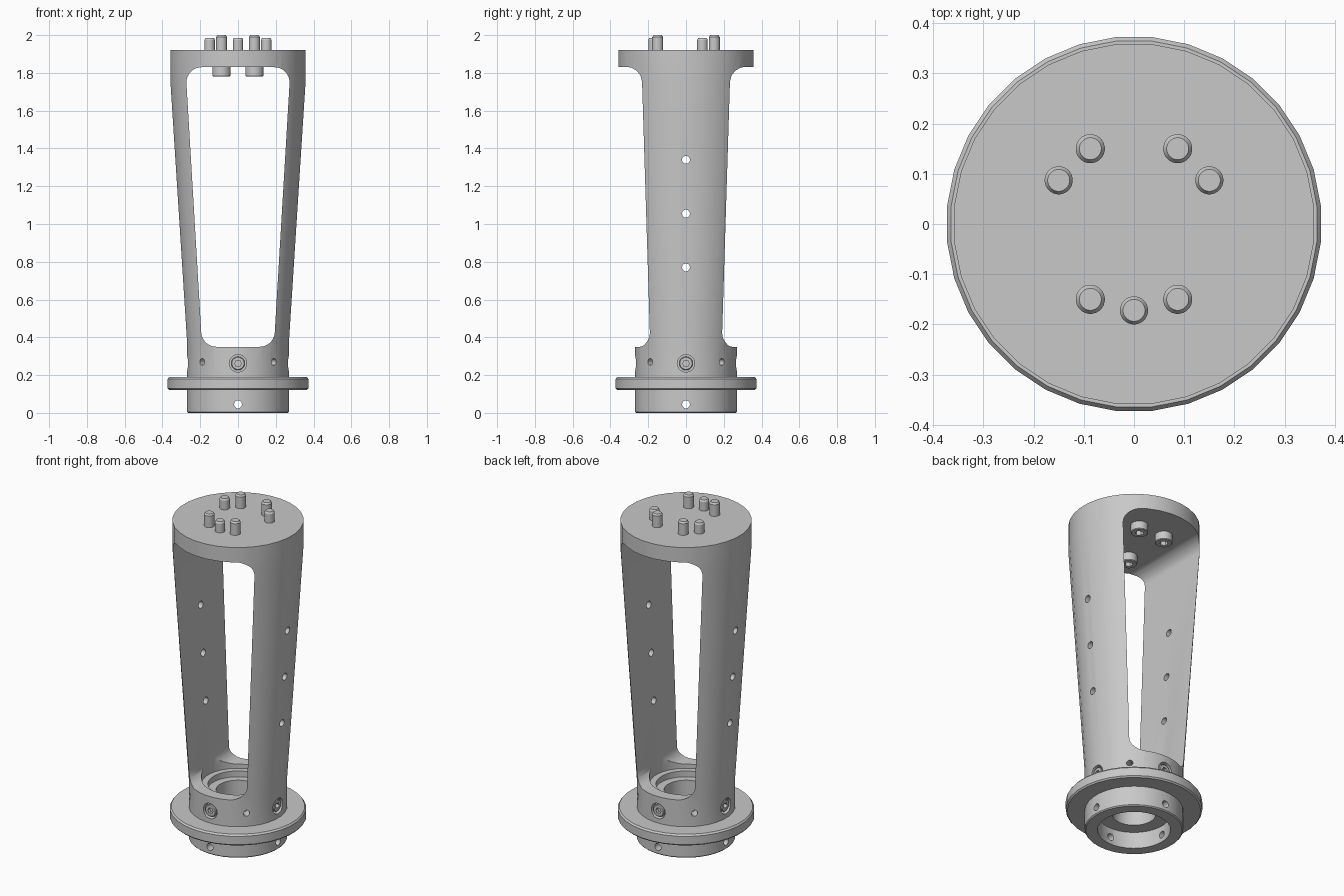
import bpy
import bmesh
from math import cos, sin, tan, pi, radians
from mathutils import Matrix, Vector

cube = bpy.data.objects.get("Cube")
if cube:
    bpy.data.objects.remove(cube, do_unlink=True)

grey = bpy.data.materials.new("machined grey")
grey.use_nodes = True
colour = (0.58, 0.58, 0.58, 1)
grey.diffuse_color = colour
grey.node_tree.nodes["Principled BSDF"].inputs["Base Color"].default_value = colour


def loft(name, rings, matrix):
    """Closed solid through equal rings of points, counter-clockwise along the path."""
    bm = bmesh.new()
    rings = [[bm.verts.new(matrix @ p) for p in ring] for ring in rings]
    for low, high in zip(rings, rings[1:]):
        for i in range(len(low)):
            bm.faces.new((low[i - 1], low[i], high[i], high[i - 1]))
    bm.faces.new(rings[0][::-1])
    bm.faces.new(rings[-1])
    bm.normal_update()
    mesh = bpy.data.meshes.new(name)
    bm.to_mesh(mesh)
    bm.free()
    mesh.materials.append(grey)
    obj = bpy.data.objects.new(name, mesh)
    bpy.context.collection.objects.link(obj)
    return obj


def lathe(name, profile, sides=32, matrix=Matrix()):
    """Solid of revolution from (radius, height) points, capped at both ends."""
    angles = [(i + 0.5) * 2 * pi / sides for i in range(sides)]
    rings = [[Vector((r * cos(a), r * sin(a), z)) for a in angles] for r, z in profile]
    return loft(name, rings, matrix)


def radial(angle, z):
    """Matrix that points local z outwards from the axis at a given height."""
    return (Matrix.Translation((0, 0, z)) @ Matrix.Rotation(radians(angle), 4, "Z")
            @ Matrix.Rotation(pi / 2, 4, "Y"))


def window(name, bottom, top, low, high, radius, depth):
    """Trapezoid with rounded corners in the xz plane, running through along y."""
    lean = math_lean = (top - bottom) / (high - low)
    slope = Vector((lean, 1)).normalized()
    tilt = Vector((1, lean)).normalized().angle(Vector((1, 0)))
    half_low, half_high = (pi / 2 + tilt) / 2, (pi / 2 - tilt) / 2
    right = []
    # Each corner arc turns from one straight side to the next
    for x, z, half, begin, end in (
            (bottom, low + radius, half_low, -pi / 2, -tilt),
            (top, high - radius, half_high, -tilt, pi / 2)):
        cx = x - radius / tan(half)
        right += [(cx + radius * cos(a), z + radius * sin(a))
                  for a in (begin + (end - begin) * k / 8 for k in range(9))]
    outline = right + [(-x, z) for x, z in reversed(right)]
    rings = [[Vector((x, y, z)) for x, z in outline] for y in (depth, -depth)]
    return loft(name, rings, Matrix())


def volume(mesh):
    bm = bmesh.new()
    bm.from_mesh(mesh)
    result = bm.calc_volume(signed=True)
    bm.free()
    return result


def cut(obj, cutters):
    """Subtract each cutter, moving to another solver if one loses the solid."""
    for cutter in cutters:
        cutter.hide_render = True
        before = volume(obj.data)
        mod = obj.modifiers.new("cut", "BOOLEAN")
        mod.operation = "DIFFERENCE"
        mod.object = cutter
        for solver in ("EXACT", "MANIFOLD", "FLOAT"):
            mod.solver = solver
            bpy.context.view_layer.update()
            deps = bpy.context.evaluated_depsgraph_get()
            mesh = bpy.data.meshes.new_from_object(obj.evaluated_get(deps))
            if 0.2 * before < volume(mesh) < before:
                obj.data = mesh
                break
        obj.modifiers.remove(mod)
        bpy.data.objects.remove(cutter, do_unlink=True)


# Tapered body with its stepped bore and mounting flange
body = lathe("tapered_housing", [
    (0.2, 0.44), (0.2, 0.325), (0.165, 0.325), (0.165, 0.29), (0.12, 0.29), (0.12, 0.1),
    (0.2, 0.1), (0.2, 0), (0.264, 0), (0.27, 0.006), (0.27, 0.122), (0.366, 0.122),
    (0.374, 0.13), (0.374, 0.18), (0.366, 0.19), (0.27, 0.19), (0.27, 0.36),
    (0.36, 1.76), (0.36, 1.92)])

# Window between the legs
cutters = [window("window_cutter", 0.19, 0.278, 0.35, 1.83, 0.08, 0.6)]
# Set screw recesses and vent holes on the base
for angle in range(0, 360, 90):
    cutters.append(lathe("base_hole_cutter", [(0.021, 0.15), (0.021, 0.5)], 16, radial(angle, 0.045)))
    cutters.append(lathe("recess_cutter", [(0.046, 0.235), (0.046, 0.34)], 24, radial(angle, 0.262)))
    cutters.append(lathe("vent_cutter", [(0.018, 0.21), (0.018, 0.34)], 16, radial(angle + 45, 0.27)))
# Holes across both legs
for z in (0.77, 1.055, 1.34):
    cutters.append(lathe("leg_hole_cutter", [(0.021, -0.5), (0.021, 0.5)], 16, radial(0, z)))
cut(body, cutters)
parts = [body]

# Socket head set screws around the base
for i in range(4):
    m = radial(i * 90, 0.262)
    screw = lathe(f"side_screw_{i + 1}", [(0.036, 0.225), (0.036, 0.26), (0.032, 0.264)], 24, m)
    cut(screw, [lathe("hex_cutter", [(0.018, 0.245), (0.018, 0.3)], 6, m)])
    parts.append(screw)

# Cap screws through the top plate
for i, (x, y) in enumerate([(-0.087, -0.15), (0.087, -0.15), (-0.087, 0.15), (0.087, 0.15)]):
    m = Matrix.Translation((x, y, 0))
    screw = lathe(f"cap_screw_{i + 1}", [
        (0.044, 1.78), (0.048, 1.784), (0.048, 1.832), (0.029, 1.832),
        (0.029, 1.99), (0.022, 2.0)], 24, m)
    cut(screw, [lathe("hex_cutter", [(0.024, 1.7), (0.024, 1.805)], 6, m)])
    parts.append(screw)

# Locating pins on the top plate
for i, (x, y) in enumerate([(-0.15, 0.087), (0.15, 0.087), (0, -0.172)]):
    parts.append(lathe(f"locating_pin_{i + 1}", [(0.028, 1.86), (0.028, 1.975), (0.022, 1.985)],
                       24, Matrix.Translation((x, y, 0))))

# Smooth shading with sharp edges kept
bpy.ops.object.select_all(action="DESELECT")
for part in parts:
    part.select_set(True)
bpy.context.view_layer.objects.active = body
bpy.ops.object.shade_smooth_by_angle(angle=radians(30))
